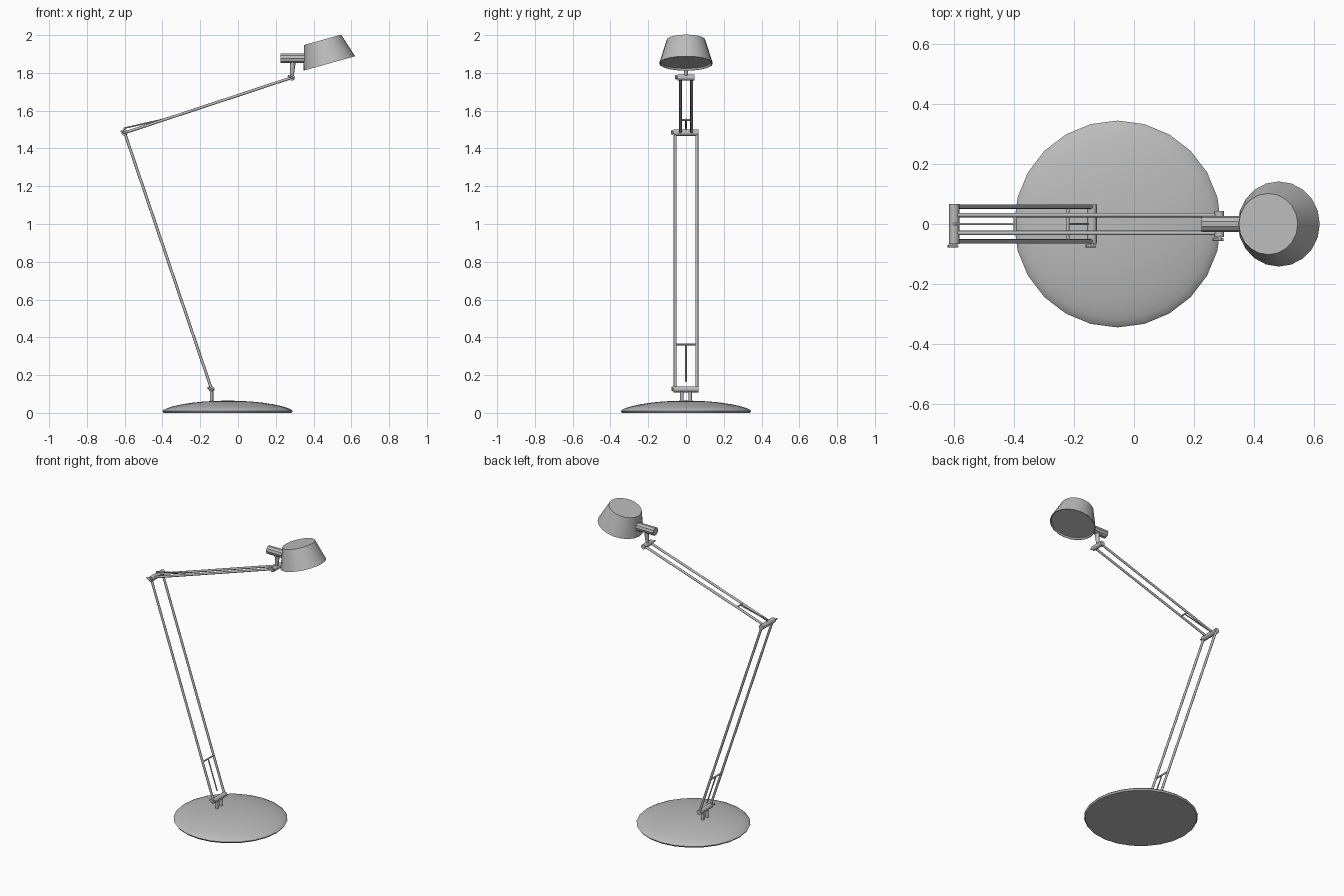
import bpy, bmesh, math
from mathutils import Vector, Matrix

cube = bpy.data.objects.get("Cube")
if cube:
    bpy.data.objects.remove(cube)

grey = bpy.data.materials.new("brushed_grey")
grey.use_nodes = True
grey.diffuse_color = (0.5, 0.5, 0.5, 1)
grey.node_tree.nodes["Principled BSDF"].inputs["Base Color"].default_value = (0.5, 0.5, 0.5, 1)


def lathe(name, profile, start, axis, sides=12):
    """Spin (radius, distance) points around an axis leaving from start."""
    bm = bmesh.new()
    rings = []
    for r, h in profile:
        n = 1 if r == 0 else sides
        rings.append([bm.verts.new((r * math.sin(math.tau * i / sides),
                                    r * math.cos(math.tau * i / sides), h)) for i in range(n)])
    for a, b in zip(rings, rings[1:]):
        for i in range(sides):
            j = (i + 1) % sides
            quad = [a[i % len(a)], a[j % len(a)], b[j % len(b)], b[i % len(b)]]
            bm.faces.new(list(dict.fromkeys(quad)))
    bmesh.ops.recalc_face_normals(bm, faces=bm.faces)
    # local z follows the axis, local y stays across the lamp where possible
    z = Vector(axis).normalized()
    side = Vector((0, 1, 0)) if abs(z.y) < 0.9 else Vector((0, 0, 1))
    x = side.cross(z).normalized()
    frame = Matrix((x, z.cross(x), z)).transposed().to_4x4()
    bm.transform(Matrix.Translation(Vector(start)) @ frame)
    mesh = bpy.data.meshes.new(name)
    bm.to_mesh(mesh)
    bm.free()
    mesh.materials.append(grey)
    obj = bpy.data.objects.new(name, mesh)
    bpy.context.collection.objects.link(obj)
    bpy.ops.object.select_all(action='DESELECT')
    obj.select_set(True)
    bpy.context.view_layer.objects.active = obj
    bpy.ops.object.shade_smooth_by_angle(angle=math.radians(35))
    return obj


def rod(name, a, b, r, r2=None, sides=12):
    a, b = Vector(a), Vector(b)
    length = (b - a).length
    return lathe(name, [(0, 0), (r, 0), (r2 or r, length), (0, length)], a, b - a, sides)


def at(joint, y, dz=0):
    return (joint[0], y, joint[1] + dz)


def along(a, b, t):
    return (a[0] + (b[0] - a[0]) * t, a[1] + (b[1] - a[1]) * t)


foot, elbow, wrist = (-0.14, 0.125), (-0.6, 1.483), (0.285, 1.775)

# Domed base
dome = [(0.345 * math.sin(t), 0.01 + 0.055 * math.cos(t) ** 1.3)
        for t in [math.pi / 2 * i / 8 for i in range(8)]]
lathe("base", dome + [(0.345, 0.01), (0.338, 0), (0, 0)], (-0.055, 0, 0), (0, 0, 1), 24)

# Base posts and the hinge bars with their tightening knobs
for side, y in (("left", 0.022), ("right", -0.022)):
    rod(side + "_base_post", (-0.14, y, 0.05), at(foot, y), 0.009)
for name, joint, half, r in (("foot", foot, 0.065, 0.016), ("elbow", elbow, 0.066, 0.017),
                             ("wrist", wrist, 0.044, 0.016)):
    rod(name + "_hinge", at(joint, -half), at(joint, half), r)
    rod(name + "_knob_stem", at(joint, -half - 0.008), at(joint, -half), 0.007)
    x, z = joint
    rod(name + "_knob_wing", (x - 0.021, -half - 0.008, z + 0.01),
        (x + 0.012, -half - 0.008, z - 0.006), 0.005)

# Paired arm rods
for side, s in (("left", 1), ("right", -1)):
    rod(side + "_lower_arm", at(foot, s * 0.058), at(elbow, s * 0.058), 0.0075)
    rod(side + "_upper_arm", at(elbow, s * 0.03), at(wrist, s * 0.03), 0.0075)

# Lower tension rod and crossbar
bar = along(foot, elbow, 0.175)
rod("lower_crossbar", at(bar, -0.055), at(bar, 0.055), 0.005)
rod("lower_tension_rod", at(along(foot, elbow, 0.03), 0), at(bar, 0), 0.004)

# Upper tension rod and crossbar
bar = along(elbow, wrist, 0.23)
rod("upper_crossbar", at(bar, -0.028), at(bar, 0.028), 0.005)
rod("upper_tension_rod", at(elbow, 0, 0.025), at(bar, 0, 0.004), 0.004)
rod("upper_tension_anchor", at(elbow, 0), at(elbow, 0, 0.027), 0.005)

# Head stem and handle
rod("head_stem", at(wrist, 0), (0.29, 0, 1.86), 0.009, 0.016)
rod("head_handle", (0.225, 0, 1.877), (0.37, 0, 1.877), 0.027, sides=10)

# Tilted tapered shade with a shallow recess underneath
lathe("shade", [(0, 0), (0.102, 0), (0.142, 0.13), (0.137, 0.13), (0.134, 0.12), (0, 0.12)],
      (0.448, 0, 1.975), (0.27, 0, -0.963), 20)
